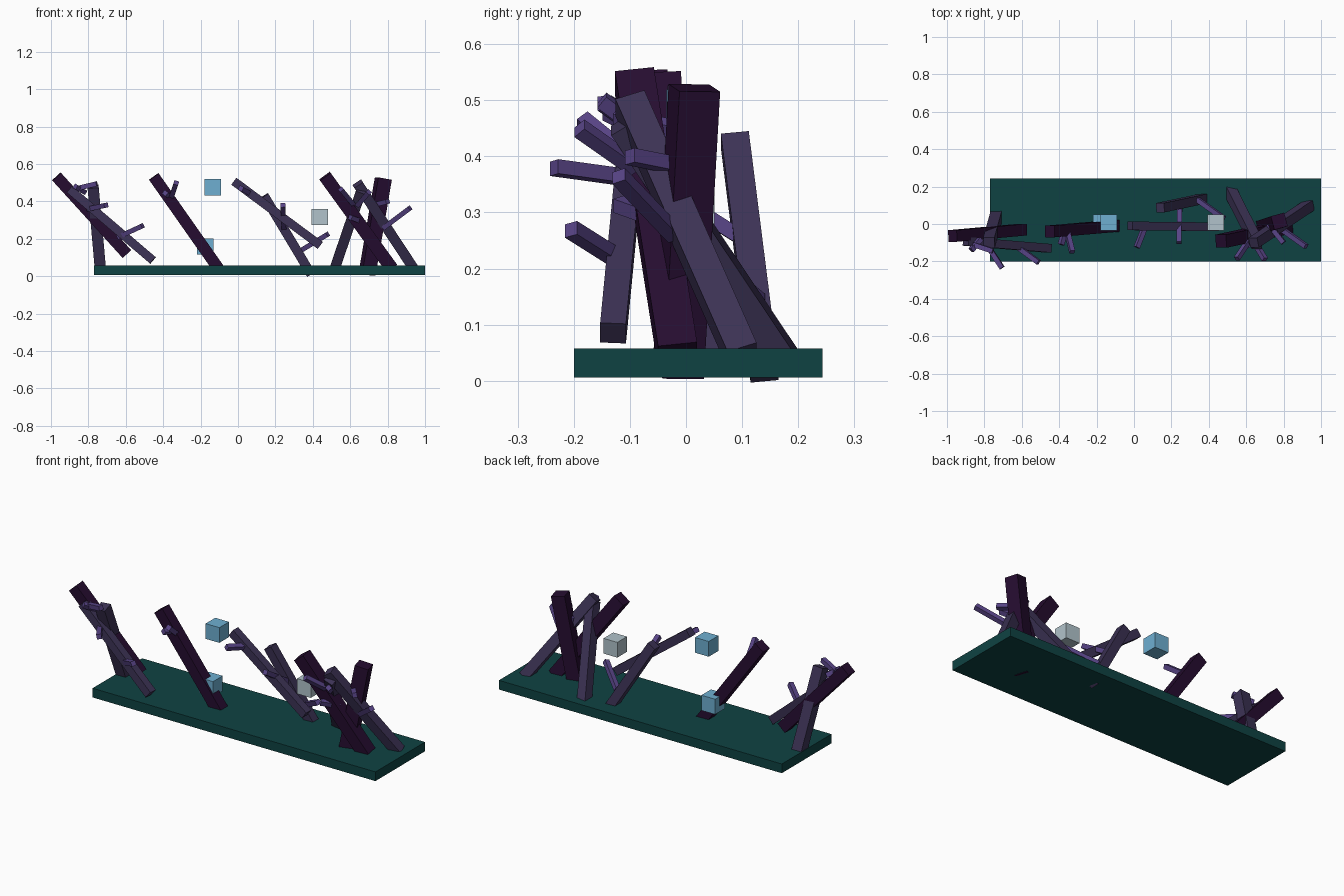
import bpy
from math import radians
from mathutils import Vector, Matrix

cube = bpy.data.objects.get("Cube")
if cube:
    bpy.data.objects.remove(cube, do_unlink=True)


def material(name, rgb):
    m = bpy.data.materials.new(name)
    m.use_nodes = True
    color = (*rgb, 1)
    m.diffuse_color = color
    m.node_tree.nodes["Principled BSDF"].inputs["Base Color"].default_value = color
    return m


TEAL = material("dark teal", (0.0045, 0.055, 0.055))
DARK = material("dark plum", (0.019, 0.004, 0.03))
GREY = material("grey violet", (0.045, 0.032, 0.09))
TWIG = material("light violet", (0.098, 0.058, 0.24))
BLUE = material("sky blue", (0.156, 0.43, 0.64))
PALE = material("pale grey", (0.44, 0.545, 0.595))


def box(name, matrix, mat):
    bpy.ops.mesh.primitive_cube_add(size=1)
    ob = bpy.context.object
    ob.name = name
    ob.data.transform(matrix)
    ob.data.materials.append(mat)
    return ob


def block(name, center, size, mat):
    box(name, Matrix.Translation(center) @ Matrix.Diagonal((*size, 1)), mat)


def beam(name, start, end, width, mat, roll=0):
    """Square bar between two end centres, its sides kept in line with y."""
    a, b = Vector(start), Vector(end)
    d = (b - a).normalized()
    u = (Vector((0, 1, 0)) - d * d.y).normalized()
    v = d.cross(u)
    frame = Matrix((u, d.cross(u), d)).transposed().to_4x4()
    size = Matrix.Diagonal((width, width, (b - a).length, 1))
    turn = Matrix.Rotation(radians(roll), 4, 'Z')
    box(name, Matrix.Translation((a + b) / 2) @ frame @ turn @ size, mat)


# Ground slab
block("ground_slab", (0.115, 0.022, 0.032), (1.77, 0.443, 0.052), TEAL)

# Floating cubes
for name, x, z, mat in (("upper_blue_cube", -0.135, 0.476, BLUE),
                        ("lower_blue_cube", -0.175, 0.16, BLUE),
                        ("pale_cube", 0.437, 0.318, PALE)):
    block(name, (x, 0.008, z), (0.086,) * 3, mat)

# Leaning dark trunks
beam("left_dark_trunk", (-0.595, -0.03, 0.12), (-0.97, -0.064, 0.533), 0.062, DARK)
beam("middle_dark_trunk", (-0.1, -0.01, 0.035), (-0.45, -0.04, 0.533), 0.062, DARK)
beam("right_dark_trunk", (0.82, -0.015, 0.045), (0.465, -0.092, 0.535), 0.07, DARK)
beam("upright_dark_trunk", (0.69, -0.014, 0.01), (0.777, 0.015, 0.522), 0.075, DARK, 15)

# Leaning grey trunks
beam("left_long_trunk", (-0.455, -0.13, 0.085), (-0.9, -0.093, 0.465), 0.046, GREY)
beam("left_upright_trunk", (-0.735, 0.045, 0.03), (-0.775, -0.1, 0.48), 0.06, GREY)
beam("middle_long_trunk", (0.44, -0.015, 0.165), (-0.022, -0.01, 0.508), 0.046, GREY)
beam("middle_back_trunk", (0.39, 0.14, 0.012), (0.14, 0.087, 0.43), 0.05, GREY)
beam("right_outer_trunk", (0.937, 0.1, 0.045), (0.64, -0.1, 0.495), 0.055, GREY)
beam("right_crossing_trunk", (0.515, 0.175, 0.035), (0.66, -0.11, 0.46), 0.055, GREY)

# Small branches
branches = (
    ((-0.64, -0.11, 0.21), (-0.51, -0.205, 0.27)),
    ((-0.80, -0.09, 0.36), (-0.705, -0.235, 0.38)),
    ((-0.86, -0.11, 0.47), (-0.755, -0.145, 0.495)),
    ((-0.82, -0.08, 0.45), (-0.87, -0.14, 0.48)),
    ((-0.36, -0.03, 0.41), (-0.33, -0.15, 0.5)),
    ((-0.37, -0.03, 0.43), (-0.39, -0.11, 0.445)),
    ((0.06, -0.01, 0.445), (0.015, -0.125, 0.47)),
    ((0.245, 0.09, 0.26), (0.24, -0.1, 0.38)),
    ((0.34, 0.13, 0.14), (0.48, 0.03, 0.225)),
    ((0.78, -0.02, 0.26), (0.92, -0.12, 0.365)),
    ((0.72, 0.0, 0.38), (0.8, -0.1, 0.4)),
    ((0.62, -0.08, 0.38), (0.55, -0.185, 0.465)),
    ((0.64, -0.09, 0.38), (0.7, -0.19, 0.45)),
    ((0.67, -0.05, 0.29), (0.6, -0.12, 0.315)),
)
for i, (start, end) in enumerate(branches):
    beam(f"branch_{i + 1}", start, end, 0.026, TWIG)
